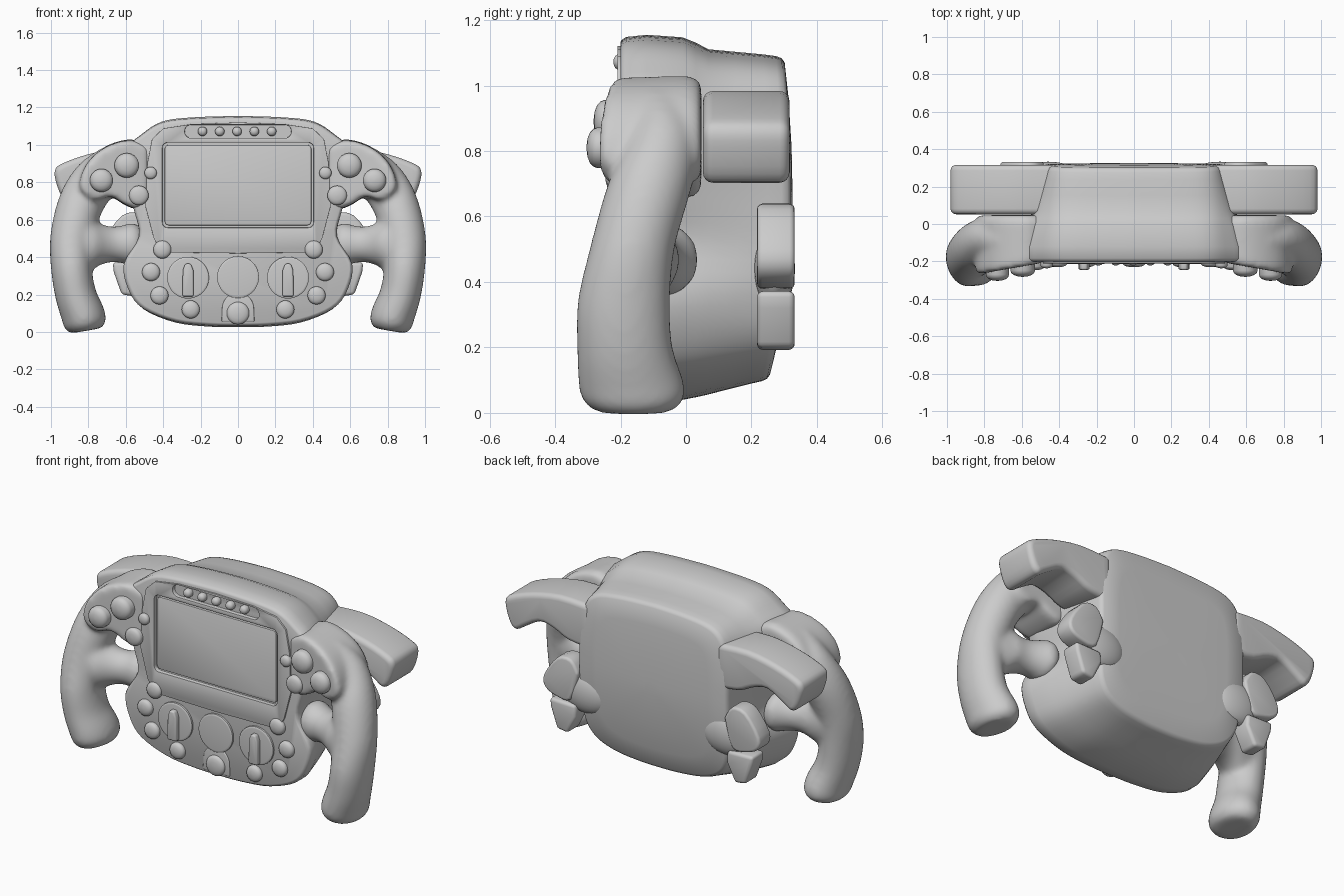
import bpy, bmesh, math
from mathutils import Vector

if "Cube" in bpy.data.objects:
    bpy.data.objects.remove(bpy.data.objects["Cube"])


def catmull(pts, n=4):
    """Smooth an open list of tuples, n steps per span."""
    out = []
    for i in range(len(pts) - 1):
        p = [pts[max(0, min(len(pts) - 1, i + k))] for k in (-1, 0, 1, 2)]
        for s in range(n):
            t = s / n
            out.append(tuple(0.5 * (2 * b + (c - a) * t + (2 * a - 5 * b + 4 * c - d) * t * t
                                    + (3 * b - a - 3 * c + d) * t ** 3) for a, b, c, d in zip(*p)))
    return out + [tuple(pts[-1])]


def loft(bm, rings):
    """Skin closed rings of equal length and cap both ends."""
    vs = [[bm.verts.new(p) for p in r] for r in rings]
    n = len(vs[0])
    faces = [bm.faces.new((a[i], a[(i + 1) % n], b[(i + 1) % n], b[i]))
             for a, b in zip(vs, vs[1:]) for i in range(n)]
    faces += [bm.faces.new(vs[0]), bm.faces.new(vs[-1])]
    bmesh.ops.recalc_face_normals(bm, faces=faces)


def make(name, bm, mirror=False, bevel=0, segs=3, remesh=0, cutters=(), angle=35):
    """Turn a bmesh into an object, apply its modifiers and shade it."""
    me = bpy.data.meshes.new(name)
    bm.to_mesh(me)
    bm.free()
    ob = bpy.data.objects.new(name, me)
    bpy.context.collection.objects.link(ob)
    if remesh:
        m = ob.modifiers.new("remesh", 'REMESH')
        m.mode, m.voxel_size = 'VOXEL', remesh
        m = ob.modifiers.new("smooth", 'SMOOTH')
        m.factor, m.iterations = 0.5, 16
    for c in cutters:
        m = ob.modifiers.new("cut", 'BOOLEAN')
        m.operation, m.object, m.solver = 'DIFFERENCE', c, 'EXACT'
    if bevel:
        m = ob.modifiers.new("bevel", 'BEVEL')
        m.width, m.segments, m.limit_method, m.angle_limit = bevel, segs, 'ANGLE', math.radians(40)
    if mirror:
        m = ob.modifiers.new("mirror", 'MIRROR')
        m.use_mirror_merge = False
    new = bpy.data.meshes.new_from_object(ob.evaluated_get(bpy.context.evaluated_depsgraph_get()))
    ob.modifiers.clear()
    ob.data = new
    new.polygons.foreach_set("use_smooth", [True] * len(new.polygons))
    new.set_sharp_from_angle(angle=math.radians(angle))
    return ob


def prism(name, pts, y0, y1, **kw):
    bm = bmesh.new()
    loft(bm, [[(x, y, z) for x, z in pts] for y in (y0, y1)])
    return make(name, bm, **kw)


def both(half):
    """Close a half outline (from top centre to bottom centre) by symmetry."""
    return half + [(-p[0], *p[1:]) for p in half[-2:0:-1]]


def rounded(w, h, r, cz, n=5):
    return [(sx * (w - r) + r * math.cos(a), cz + sz * (h - r) + r * math.sin(a))
            for q, (sx, sz) in enumerate(((1, 1), (-1, 1), (-1, -1), (1, -1)))
            for a in [math.pi / 2 * (q + k / n) for k in range(n + 1)]]


def button(name, x, z, y, r, h, mirror=True, flat=False):
    prof = [(1, 0.02), (1, -.8 * h), (.96, -.95 * h), (.9, -h)] if flat else \
        [(1, 0.02), (1, -.45 * h), (.93, -.65 * h), (.75, -.83 * h), (.45, -.95 * h), (.1, -h)]
    bm = bmesh.new()
    loft(bm, [[(x + k * r * math.cos(a), y + dy, z + k * r * math.sin(a))
               for a in [2 * math.pi * i / 28 for i in range(28)]] for k, dy in prof])
    return make(name, bm, mirror=mirror)


def clamp(v):
    return max(0, min(1, v))


# recess cutters for the screen and the light bar
screen_cut = prism("screen_cutter", rounded(.405, .228, .03, .785), -.3, -.186)
light_cut = prism("light_cutter", rounded(.285, .036, .035, 1.072), -.3, -.186)

# main body: front outline blended into the smaller, domed back outline
front = [(0, 1.155), (.25, 1.147), (.41, 1.125), (.52, 1.06), (.6, .98), (.6, .82), (.565, .66),
         (.535, .51), (.618, .36), (.592, .22), (.515, .12), (.34, .05), (.15, .028), (0, .025)]
back = [(0, 1.09), (.2, 1.082), (.36, 1.06), (.44, 1.01), (.475, .92), (.49, .78), (.49, .65),
        (.49, .5), (.48, .36), (.46, .25), (.4, .17), (.28, .12), (.12, .1), (0, .097)]
F, B = both(catmull(front)), both(catmull(back))
rings = []
for y, t, s in ((-.2, 0, .96), (-.196, 0, .973), (-.183, 0, .988), (-.12, 0, 1), (-.01, .12, 1), (.03, .37, 1),
                (.07, .68, 1), (.16, .8, 1), (.25, .92, 1), (.292, 1, 1), (.31, 1, .987),
                (.319, 1, .96), (.323, 1, .75), (.325, 1, .45), (.326, 1, .1)):
    ring = []
    tx, tb = clamp((y + .17) / .46), clamp((y + .09) / .38)
    for (fx, fz), (bx, bz) in zip(F, B):
        w = clamp((fz - .6) / .4)
        x, z = fx + (bx - fx) * tx, .6 + (fz + (bz - fz) * (t * w + tb * (1 - w)) - .6) * s
        dome = (.22 if z < .65 else .1) * (z - .65) ** 2 * max(0, (y - .05) / .27)
        ring.append((x * s, y - dome, z))
    rings.append(ring)
bm = bmesh.new()
loft(bm, rings)
make("wheel_body", bm, cutters=(screen_cut, light_cut), angle=45)

# slightly raised display surround
half = [(0, 1.12), (.25, 1.111), (.4, 1.088), (.46, 1.03), (.485, .9), (.495, .67), (.45, .5),
        (.42, .445), (.36, .425), (0, .42)]
prism("display_surround", both(half), -.18, -.21, bevel=.006, segs=2, cutters=(screen_cut, light_cut))
for c in (screen_cut, light_cut):
    bpy.data.objects.remove(c)
prism("screen", rounded(.392, .215, .022, .785), -.18, -.201, bevel=.004, segs=2)
for i in range(5):
    button(f"shift_light_{i + 1}", -.19 + i * .0925, 1.072, -.184, .025, .038, mirror=False)

# grips: corner pod, curved handle and spoke fused into one smooth form
bm = bmesh.new()
pod = catmull([(.47, .99), (.56, 1.03), (.67, 1.01), (.77, .95), (.835, .86), (.85, .76),
               (.77, .7), (.68, .722), (.61, .68), (.52, .655), (.47, .75)], 3)
rings = []
for base, tilt, s in ((-.212, .16, .9), (-.195, .16, .97), (.01, 0, 1), (.047, 0, .9)):
    rings.append([(.66 + (x - .66) * s, base - tilt * (x - .5), .85 + (z - .85) * s) for x, z in pod])
loft(bm, rings)
path = catmull([(.66, -.09, .885, .12, .11), (.765, -.075, .805, .125, .115), (.842, -.115, .68, .122, .13),
                (.888, -.165, .5, .117, .13), (.89, -.19, .34, .11, .142), (.868, -.187, .2, .11, .147),
                (.828, -.167, .09, .117, .162), (.818, -.162, .04, .113, .155), (.812, -.16, .006, .085, .12)])
rings = []
for i, (x, y, z, rx, ry) in enumerate(path):
    a, b = path[max(0, i - 1)], path[min(len(path) - 1, i + 1)]
    side = Vector((b[2] - a[2], 0, a[0] - b[0])).normalized()
    rings.append([Vector((x, y, z)) + side * rx * math.cos(t) + Vector((0, ry * math.sin(t), 0))
                  for t in [2 * math.pi * k / 28 for k in range(28)]])
loft(bm, rings)
spoke = catmull([(.515, -.075, .085), (.54, -.075, .108), (.575, -.077, .115), (.625, -.09, .1),
                 (.68, -.11, .096), (.745, -.135, .115), (.8, -.15, .155), (.86, -.16, .17)])
loft(bm, [[(x, y + min(r, .12) * math.cos(t), .468 + r * math.sin(t))
           for t in [2 * math.pi * k / 28 for k in range(28)]] for x, y, r in spoke])
make("grips", bm, mirror=True, remesh=.013, angle=70)

# thumb buttons on the corner pods
for i, (x, z, r, h) in enumerate(((.595, .89, .066, .06), (.73, .81, .062, .06),
                                  (.53, .73, .052, .035), (.467, .85, .033, .03))):
    button(f"pod_buttons_{i + 1}", x, z, -.207 - .16 * max(0, x - .5), r, h)

# lower panel buttons
for i, (x, z) in enumerate(((.405, .44), (.465, .32), (.42, .195), (.253, .12))):
    button(f"panel_buttons_{i + 1}", x, z, -.193, .048, .038)
tab = [(.085 * math.cos(a), .125 + .085 * math.sin(a)) for a in [math.pi * k / 14 for k in range(15)]]
prism("bottom_button_tab", tab + [(-.088, .055), (.088, .055)], -.15, -.207, bevel=.006)
button("bottom_button", 0, .1, -.197, .06, .034, mirror=False)

# rotary dials with pointer blades, and the plain centre dial
button("side_dials", .267, .29, -.195, .112, .02, flat=True)
button("centre_dial", 0, .293, -.195, .112, .02, mirror=False, flat=True)
blade = [(.267 + x, z) for x, z in ((-.03, .19), (.03, .19), (.028, .33), (.015, .365), (-.015, .365), (-.028, .33))]
prism("dial_pointers", blade, -.19, -.245, mirror=True, bevel=.009)

# upper wing paddles
wing = catmull([(.42, .975), (.62, .983), (.8, .95), (.94, .9), (.978, .865), (.975, .81), (.945, .73),
                (.905, .703), (.85, .735), (.75, .79), (.66, .775), (.56, .73), (.42, .715)], 3)
prism("wing_paddles", wing, .052, .316, mirror=True, bevel=.03, segs=4, angle=50)

# lower paddles and their rounded pivots
upper = [(.48, .56), (.53, .632), (.62, .622), (.708, .5), (.7, .425), (.62, .388), (.53, .395)]
lower = [(.5, .368), (.67, .372), (.664, .32), (.622, .2), (.55, .19), (.495, .3)]
prism("clutch_paddles_upper", catmull(upper + upper[:1], 3)[:-1], .217, .332, mirror=True, bevel=.016, angle=50)
prism("clutch_paddles_lower", lower, .217, .332, mirror=True, bevel=.018)
bm = bmesh.new()
bmesh.ops.create_uvsphere(bm, u_segments=32, v_segments=16, radius=1)
for v in bm.verts:
    v.co = Vector((.46 + v.co.x * .16, .27 + v.co.y * .063, .44 + v.co.z * .125))
make("paddle_pivots", bm, mirror=True, angle=60)
